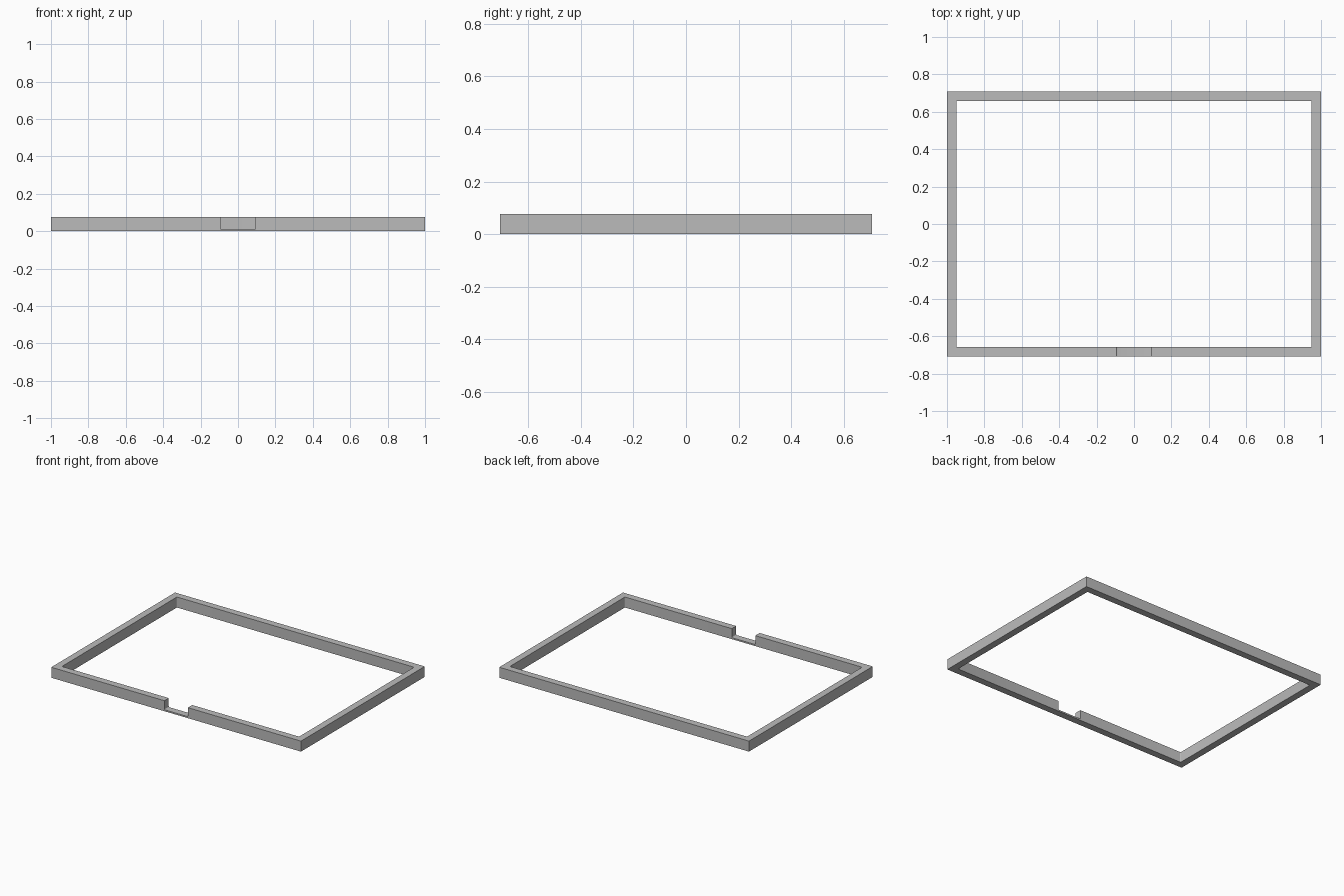
import bpy
import bmesh

cube = bpy.data.objects.get("Cube")
if cube:
    bpy.data.objects.remove(cube, do_unlink=True)

HALF_X, HALF_Y, HEIGHT = 1.0, 0.708, 0.076
WALL = 0.05
NOTCH_HALF, NOTCH_FLOOR = 0.094, 0.011

grey = bpy.data.materials.new("plain grey")
grey.use_nodes = True
colour = (0.5, 0.5, 0.5, 1)
grey.diffuse_color = colour
grey.node_tree.nodes["Principled BSDF"].inputs["Base Color"].default_value = colour


def box(name, low, high, round_axis=None, radius=0.006):
    """Box between two corners; edges along round_axis are rounded."""
    bm = bmesh.new()
    bmesh.ops.create_cube(bm, size=1)
    for v in bm.verts:
        v.co = [a if c < 0 else b for c, a, b in zip(v.co, low, high)]
    if round_axis is not None:
        edges = [e for e in bm.edges
                 if abs((e.verts[0].co - e.verts[1].co)[round_axis]) > 0.01]
        bmesh.ops.bevel(bm, geom=edges, offset=radius, segments=4,
                        profile=0.5, affect='EDGES')
    mesh = bpy.data.meshes.new(name)
    bm.to_mesh(mesh)
    bm.free()
    mesh.materials.append(grey)
    obj = bpy.data.objects.new(name, mesh)
    bpy.context.collection.objects.link(obj)
    return obj


# Rectangular frame block
frame = box("frame", (-HALF_X, -HALF_Y, 0), (HALF_X, HALF_Y, HEIGHT))

# Central opening and the front notch
opening = box("opening_cutter", (-HALF_X + WALL, -HALF_Y + WALL, -0.1),
              (HALF_X - WALL, HALF_Y - WALL, 0.2), round_axis=2)
notch = box("notch_cutter", (-NOTCH_HALF, -HALF_Y - 0.1, NOTCH_FLOOR),
            (NOTCH_HALF, -HALF_Y + WALL + 0.1, 0.2), round_axis=1)

for cutter in (opening, notch):
    mod = frame.modifiers.new(cutter.name, 'BOOLEAN')
    mod.operation = 'DIFFERENCE'
    mod.solver = 'EXACT'
    mod.object = cutter

# Apply the cuts and drop the cutters
bpy.context.view_layer.objects.active = frame
frame.select_set(True)
for name in [m.name for m in frame.modifiers]:
    bpy.ops.object.modifier_apply(modifier=name)
for cutter in (opening, notch):
    bpy.data.objects.remove(cutter, do_unlink=True)
bpy.ops.object.shade_smooth_by_angle()
